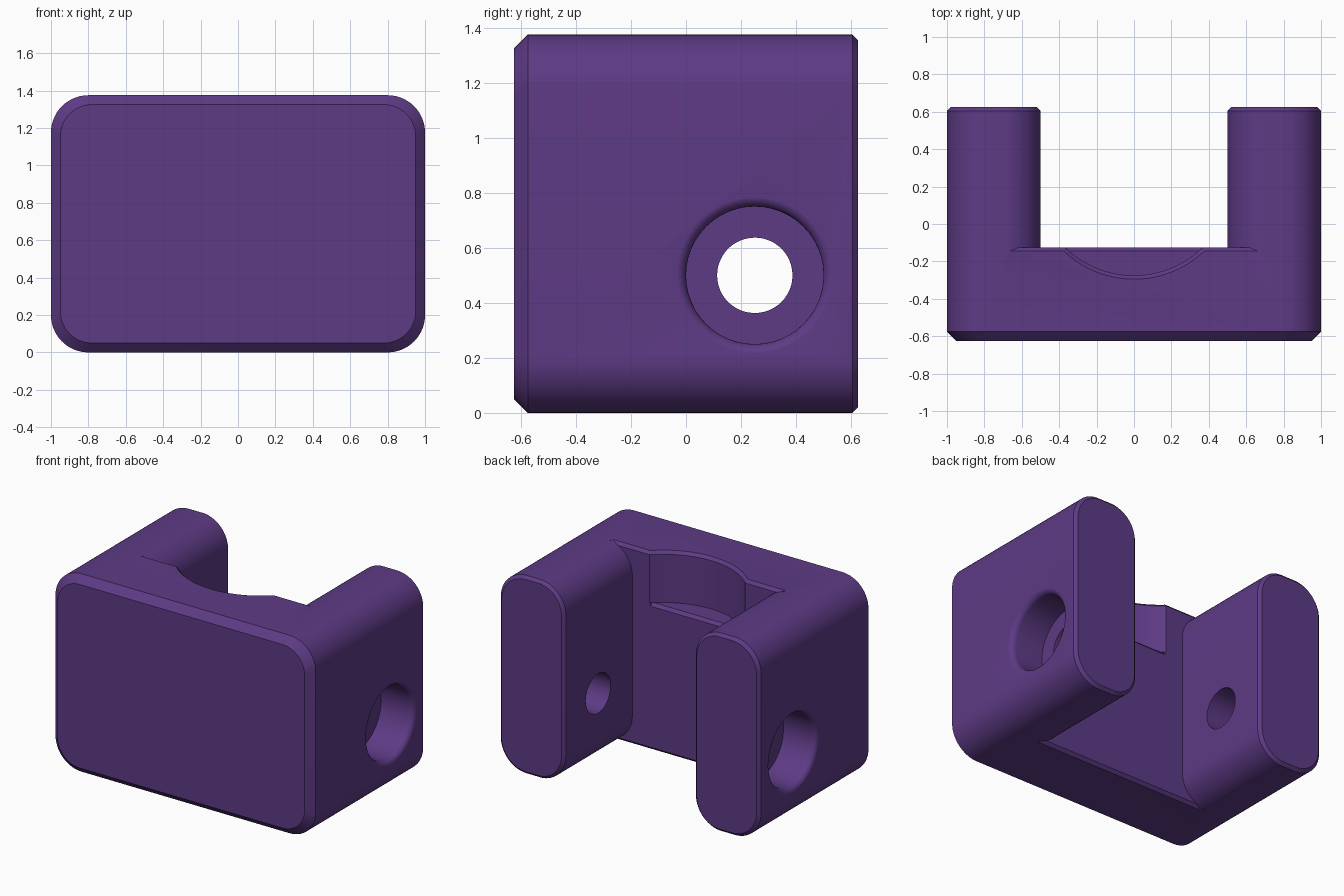
import bpy, bmesh, math

if "Cube" in bpy.data.objects:
    bpy.data.objects.remove(bpy.data.objects["Cube"])

W, H, D = 1.0, 1.375, 0.625      # half width, height, half depth
R, WALL, HALF = 0.2, -0.125, 0.5  # corner radius, slot floor, slot half width
SEG = 14

purple = bpy.data.materials.new("purple plastic")
purple.diffuse_color = (0.11, 0.043, 0.235, 1)
purple.use_nodes = True
purple.node_tree.nodes["Principled BSDF"].inputs["Base Color"].default_value = purple.diffuse_color


def finish(name, bm):
    bmesh.ops.recalc_face_normals(bm, faces=bm.faces)
    me = bpy.data.meshes.new(name)
    bm.to_mesh(me)
    bm.free()
    ob = bpy.data.objects.new(name, me)
    me.materials.append(purple)
    bpy.context.collection.objects.link(ob)
    return ob


def loft(name, loops):
    """Closed solid through matching loops of points."""
    bm = bmesh.new()
    rings = [[bm.verts.new(p) for p in loop] for loop in loops]
    n = len(rings[0])
    for a, b in zip(rings, rings[1:]):
        for i in range(n):
            j = (i + 1) % n
            bm.faces.new((a[i], a[j], b[j], b[i]))
    bm.faces.new(rings[0])
    bm.faces.new(rings[-1])
    return finish(name, bm)


def hull(name, pts):
    bm = bmesh.new()
    for p in pts:
        bm.verts.new(p)
    bmesh.ops.convex_hull(bm, input=bm.verts)
    return finish(name, bm)


def arc(cx, cz, r, a0, a1, n=SEG):
    return [(cx + r * math.cos(math.radians(a0 + (a1 - a0) * i / n)),
             cz + r * math.sin(math.radians(a0 + (a1 - a0) * i / n))) for i in range(n + 1)]


def body_ring(y, inset):
    r, pts = R - inset * 0.6, []
    k = inset + r
    for cx, cz, a in ((W - k, H - k, 0), (k - W, H - k, 90), (k - W, k, 180), (W - k, k, 270)):
        pts += arc(cx, cz, r, a, a + 90)
    return [(x, y, z) for x, z in pts]


def slot_ring(y, inset):
    """Slot outline that leaves rounded inner edges on both arms."""
    r, c, e = R - inset, HALF + R, 0.001
    quarter = arc(c, R - e, r, 180, 270)
    right = [(c, -0.1)] + quarter[::-1]
    right += [(x, H - z) for x, z in right[::-1]]
    left = [(-x, z) for x, z in right[::-1]]
    return [(x, y, z) for x, z in right + left]


# Main body with a wide front chamfer and a narrow back chamfer
body = loft("bracket_body", [body_ring(-D, 0.05), body_ring(-D + 0.05, 0),
                             body_ring(D - 0.02, 0), body_ring(D, 0.02)])

# Slot between the arms, flared at the back for the arm-end chamfer
cutters = [loft("slot_cutter", [slot_ring(WALL, 0), slot_ring(D - 0.02, 0), slot_ring(D + 0.02, 0.04)])]

# Chamfers on the top and bottom edges of the slot floor
for name, z0, s in (("lower_edge_cutter", 0, 1), ("upper_edge_cutter", H, -1)):
    cutters.append(hull(name, [(sx * x, y, z0 + s * z) for sx in (-1, 1) for x, y, z in (
        (0.61, WALL + 0.001, 0.021), (0.67, WALL + 0.001, -0.002), (0.67, WALL - 0.022, -0.002))]))


# Curved recess in the top of the slot floor, with a chamfered rim
def recess_ring(z, r):
    a = math.degrees(math.asin((0.25 - WALL - 0.005) / r))
    return [(x, y, z) for x, y in arc(0, 0.25, r, 180 + a, 360 - a, 32)]


RECESS = 1.02
cutters.append(loft("recess_cutter", [recess_ring(RECESS, 0.525), recess_ring(H - 0.02, 0.525),
                                      recess_ring(H + 0.02, 0.565)]))
cutters.append(hull("recess_lip_cutter", [(sx * 0.36, y, z) for sx in (-1, 1) for y, z in (
    (WALL + 0.001, RECESS - 0.021), (WALL + 0.001, RECESS + 0.002), (WALL - 0.022, RECESS + 0.002))]))

# Counterbored pin holes through both arms, with a rounded outer rim
f = 0.04
bore = [(0.4, 0.137), (0.75, 0.137), (0.75, 0.25)]
bore += [(W - f + 0.001 + f * math.sin(a), 0.25 + f - f * math.cos(a))
         for a in (math.radians(15 * i) for i in range(7))]
bore.append((1.05, 0.25 + f))
for side, s in (("right", 1), ("left", -1)):
    cutters.append(loft(side + "_hole_cutter", [[(s * x, y, z) for y, z in arc(0.25, 0.5, r, 0, 360 - 7.5, 47)]
                                                for x, r in bore]))

# Cut everything and bake the result
for c in cutters:
    m = body.modifiers.new(c.name, 'BOOLEAN')
    m.operation, m.solver, m.object = 'DIFFERENCE', 'EXACT', c
bpy.context.view_layer.objects.active = body
body.select_set(True)
for m in list(body.modifiers):
    bpy.ops.object.modifier_apply(modifier=m.name)
for c in cutters:
    bpy.data.objects.remove(c)
bpy.ops.object.shade_smooth_by_angle(angle=math.radians(25))
